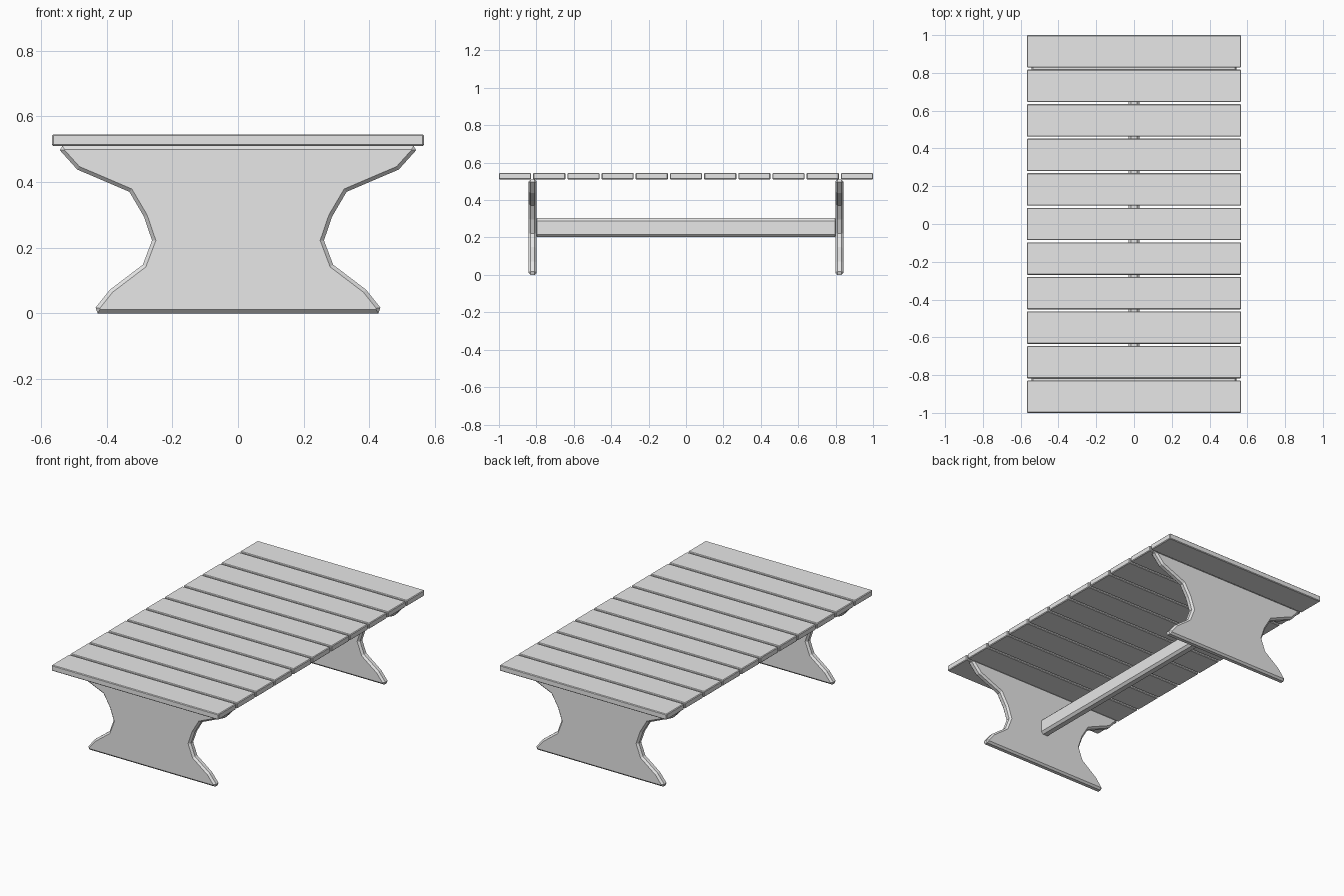
import bpy, bmesh

if "Cube" in bpy.data.objects:
    bpy.data.objects.remove(bpy.data.objects["Cube"], do_unlink=True)

grey = bpy.data.materials.new("light_grey")
grey.use_nodes = True
grey.diffuse_color = (0.8, 0.8, 0.8, 1)
grey.node_tree.nodes["Principled BSDF"].inputs["Base Color"].default_value = (0.8, 0.8, 0.8, 1)


def finish(bm, name):
    """Turn a bmesh into a flat-shaded object."""
    bmesh.ops.recalc_face_normals(bm, faces=bm.faces)
    mesh = bpy.data.meshes.new(name)
    bm.to_mesh(mesh)
    bm.free()
    mesh.materials.append(grey)
    obj = bpy.data.objects.new(name, mesh)
    bpy.context.collection.objects.link(obj)
    return obj


def chamfer(bm, edges, width):
    bmesh.ops.bevel(bm, geom=edges, offset=width, segments=1,
                    affect='EDGES', clamp_overlap=False)


def board(name, size, location, width):
    """Box with chamfered edges."""
    bm = bmesh.new()
    bmesh.ops.create_cube(bm, size=1)
    bmesh.ops.scale(bm, vec=size, verts=bm.verts)
    chamfer(bm, bm.edges[:], width)
    obj = finish(bm, name)
    obj.location = location
    return obj


def leg(name, y, thickness):
    """Waisted panel cut from a symmetric outline, chamfered on both rims."""
    half = [(0.428, 0), (0.434, 0.017), (0.39, 0.072), (0.29, 0.148),
            (0.262, 0.222), (0.287, 0.295), (0.331, 0.37), (0.49, 0.438),
            (0.543, 0.497), (0.535, 0.51)]
    outline = half + [(-x, z) for x, z in reversed(half)]
    bm = bmesh.new()
    front = bm.faces.new([bm.verts.new((x, -thickness / 2, z)) for x, z in outline])
    out = bmesh.ops.extrude_face_region(bm, geom=[front], use_keep_orig=True)
    moved = [v for v in out["geom"] if isinstance(v, bmesh.types.BMVert)]
    bmesh.ops.translate(bm, verts=moved, vec=(0, thickness, 0))
    bmesh.ops.recalc_face_normals(bm, faces=bm.faces)
    rims = [e for e in bm.edges if abs(e.verts[0].co.y - e.verts[1].co.y) < 1e-4]
    chamfer(bm, rims, 0.011)
    obj = finish(bm, name)
    obj.location.y = y
    return obj


# Table top planks
count, plank_width = 11, 0.172
pitch = (2 - plank_width) / (count - 1)
for i in range(count):
    y = (i - (count - 1) / 2) * pitch
    board(f"top_plank_{i + 1}", (1.134, plank_width, 0.035), (0, y, 0.5275), 0.004)

# End legs
leg("front_leg", -0.82, 0.044)
leg("back_leg", 0.82, 0.044)

# Stretcher between the legs
board("stretcher_beam", (0.06, 1.62, 0.1), (0, 0, 0.253), 0.014)
